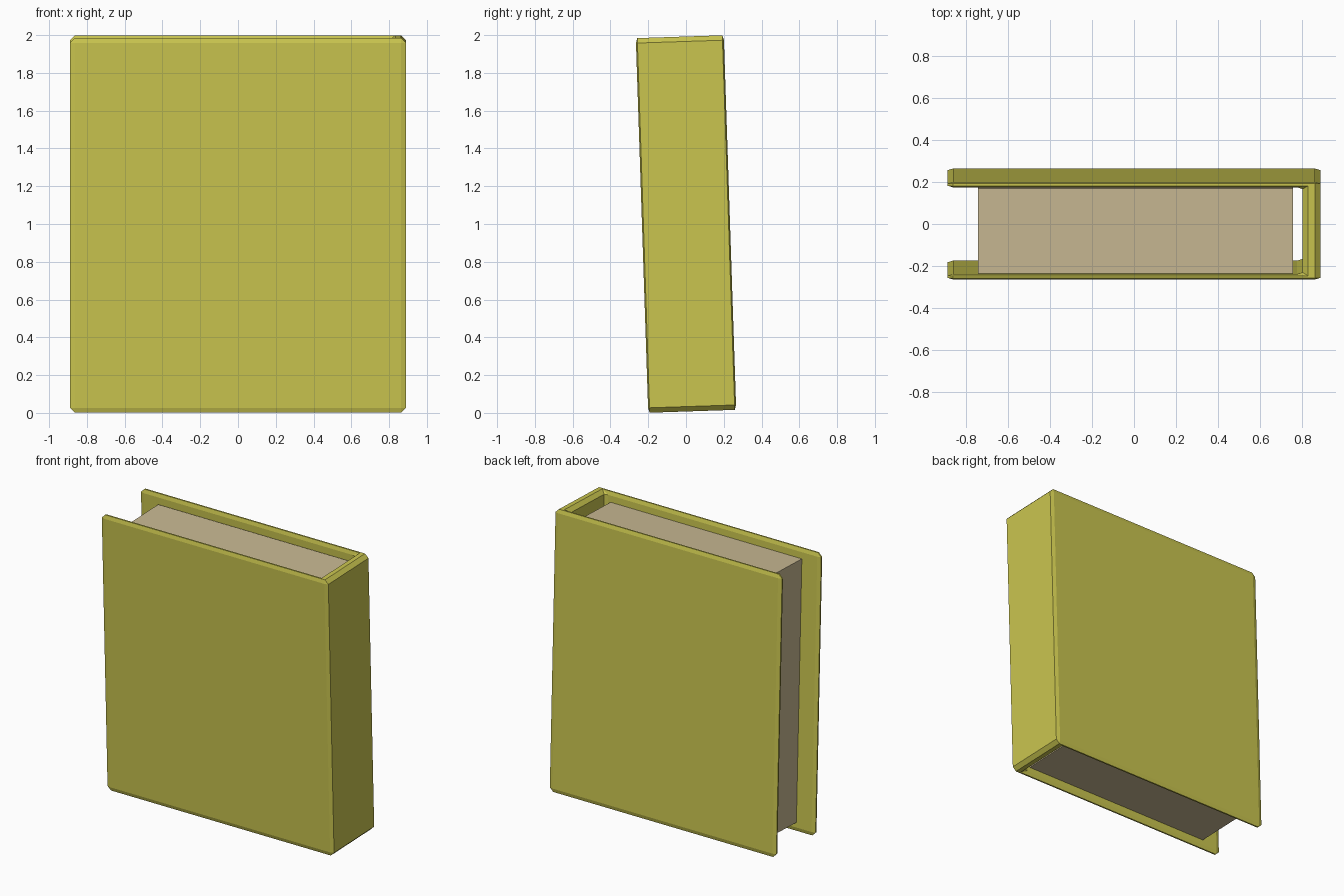
import bpy
import bmesh
import math
from mathutils import Matrix

cube = bpy.data.objects.get("Cube")
if cube:
    bpy.data.objects.remove(cube, do_unlink=True)

LEAN = math.radians(1.9)
WIDTH, THICK, HEIGHT = 1.78, 0.466, 1.984
BOARD, SPINE, CHAMFER = 0.026, 0.085, 0.026
SQUASH = 0.3  # chamfers are flatter across the thickness


def material(name, color):
    mat = bpy.data.materials.new(name)
    mat.use_nodes = True
    mat.diffuse_color = (*color, 1)
    mat.node_tree.nodes["Principled BSDF"].inputs["Base Color"].default_value = (*color, 1)
    return mat


def prism(name, outline, low, high, mat, chamfer=0):
    """Extrude an xy outline upwards, chamfer it, then lean it forwards."""
    bm = bmesh.new()
    base = bm.faces.new([bm.verts.new((x, y / SQUASH, low)) for x, y in outline])
    top = bmesh.ops.extrude_face_region(bm, geom=[base])["geom"]
    bmesh.ops.translate(bm, vec=(0, 0, high - low),
                        verts=[v for v in top if isinstance(v, bmesh.types.BMVert)])
    bmesh.ops.recalc_face_normals(bm, faces=bm.faces)
    if chamfer:
        bmesh.ops.bevel(bm, geom=bm.edges[:], offset=chamfer, segments=1,
                        affect='EDGES', clamp_overlap=True)
    bm.transform(Matrix.Diagonal((1, SQUASH, 1, 1)))
    bmesh.ops.recalc_face_normals(bm, faces=bm.faces)
    mesh = bpy.data.meshes.new(name)
    bm.to_mesh(mesh)
    bm.free()
    mesh.materials.append(mat)
    obj = bpy.data.objects.new(name, mesh)
    obj.location.z = 1
    obj.rotation_euler.x = LEAN
    bpy.context.collection.objects.link(obj)
    return obj


yellow = material("mustard yellow", (0.59, 0.56, 0.078))
cream = material("paper cream", (0.58, 0.485, 0.29))

# Cover: two boards joined by the spine, open towards -x
w, t = WIDTH / 2, THICK / 2
inner_x, inner_y = w - SPINE, t - BOARD
cover_outline = [(-w, -t), (w, -t), (w, t), (-w, t),
                 (-w, inner_y), (inner_x, inner_y),
                 (inner_x, -inner_y), (-w, -inner_y)]
prism("cover", cover_outline, -HEIGHT / 2, HEIGHT / 2, yellow, CHAMFER)

# Page block
x0, x1, y0, y1 = -0.745, 0.758, -inner_y + 0.001, inner_y - 0.008
prism("pages", [(x0, y0), (x1, y0), (x1, y1), (x0, y1)], -0.93, 0.92, cream)
